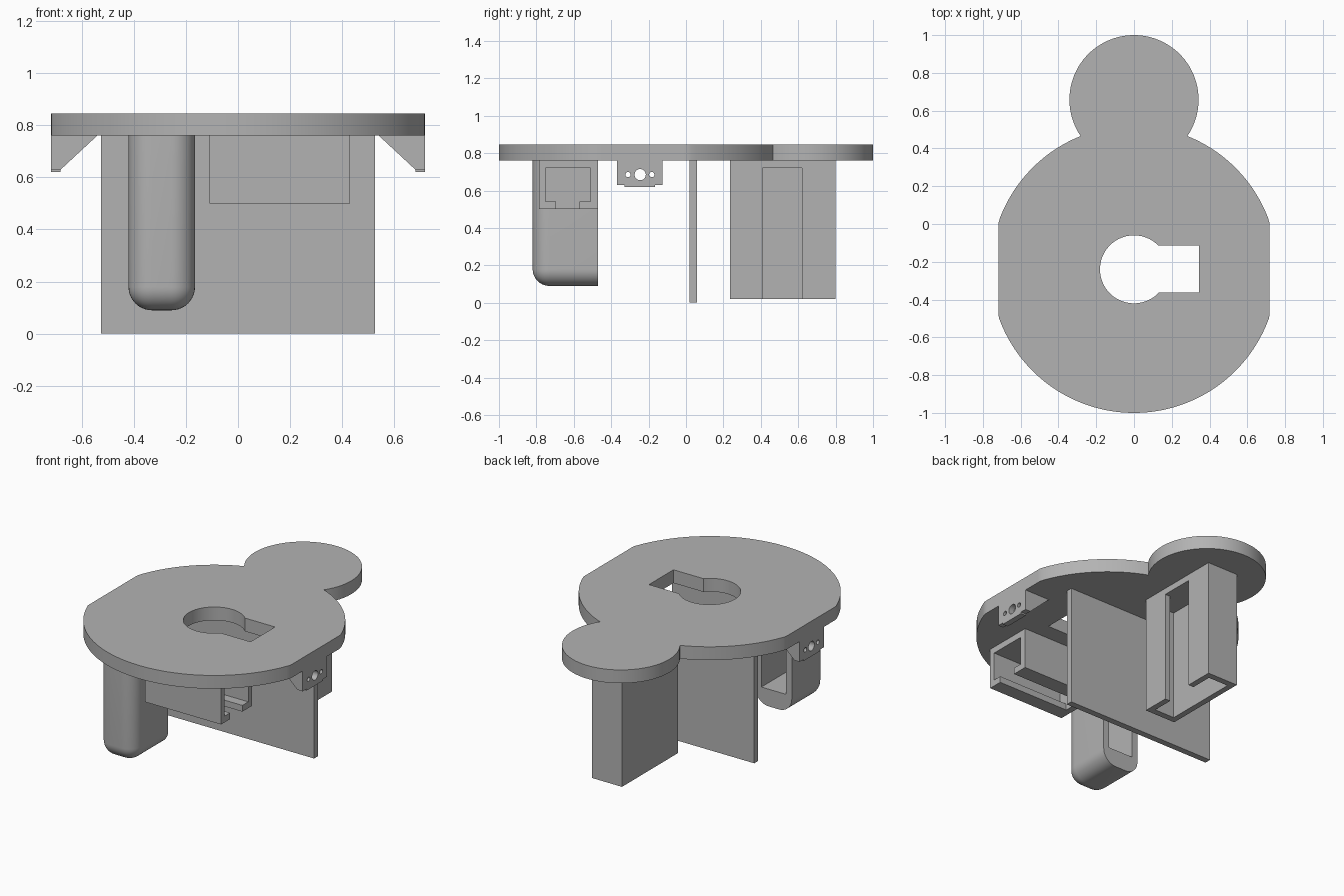
import bpy, bmesh
from math import sin, cos, atan2, sqrt, pi, radians
from mathutils import Matrix, Vector

if "Cube" in bpy.data.objects:
    bpy.data.objects.remove(bpy.data.objects["Cube"], do_unlink=True)

grey = bpy.data.materials.new("mid_grey")
grey.use_nodes = True
colour = (0.45, 0.45, 0.45, 1)
grey.diffuse_color = colour
grey.node_tree.nodes["Principled BSDF"].inputs["Base Color"].default_value = colour


def finish(name, bm):
    bmesh.ops.recalc_face_normals(bm, faces=bm.faces)
    mesh = bpy.data.meshes.new(name)
    bm.to_mesh(mesh)
    bm.free()
    mesh.materials.append(grey)
    obj = bpy.data.objects.new(name, mesh)
    bpy.context.collection.objects.link(obj)
    return obj


def box_mesh(x, y, z):
    bm = bmesh.new()
    size = Vector((x[1] - x[0], y[1] - y[0], z[1] - z[0]))
    centre = Vector((sum(x), sum(y), sum(z))) / 2
    bmesh.ops.create_cube(bm, size=1, matrix=Matrix.Translation(centre) @ Matrix.Diagonal(size).to_4x4())
    return bm


def box(name, x, y, z):
    return finish(name, box_mesh(x, y, z))


def prism(name, points, offset):
    bm = bmesh.new()
    face = bm.faces.new([bm.verts.new(p) for p in points])
    out = bmesh.ops.extrude_face_region(bm, geom=[face], use_keep_orig=True)
    bmesh.ops.translate(bm, vec=offset, verts=[g for g in out["geom"] if isinstance(g, bmesh.types.BMVert)])
    return finish(name, bm)


def cylinder(name, radius, depth, centre, axis="Z", segments=96):
    bm = bmesh.new()
    turn = Matrix.Rotation(pi / 2, 4, "Y") if axis == "X" else Matrix()
    bmesh.ops.create_cone(bm, cap_ends=True, segments=segments, radius1=radius, radius2=radius,
                          depth=depth, matrix=Matrix.Translation(centre) @ turn)
    return finish(name, bm)


def select(obj):
    bpy.ops.object.select_all(action="DESELECT")
    obj.select_set(True)
    bpy.context.view_layer.objects.active = obj


def cut(obj, *cutters):
    for cutter in cutters:
        mod = obj.modifiers.new("cut", "BOOLEAN")
        mod.operation, mod.solver, mod.object = "DIFFERENCE", "EXACT", cutter
        select(obj)
        bpy.ops.object.modifier_apply(modifier=mod.name)
        bpy.data.objects.remove(cutter, do_unlink=True)


def smooth(obj):
    select(obj)
    bpy.ops.object.shade_smooth_by_angle(angle=radians(30))


# Top plate: large disc with flat sides joined to a small disc
LOW, HIGH = 0.76, 0.845
big_r, small_r, big_y, small_y, flat = 0.76, 0.342, -0.24, 0.658, 0.717
gap = small_y - big_y
along = (big_r ** 2 - small_r ** 2 + gap ** 2) / (2 * gap)
half = sqrt(big_r ** 2 - along ** 2)
a_big, a_small = atan2(half, along), atan2(half, along - gap)
outline = []
steps = 180
for i in range(steps + 1):
    a = a_big + (2 * pi - 2 * a_big) * i / steps
    x = max(-flat, min(flat, big_r * sin(a)))
    outline.append((x, big_y + big_r * cos(a), LOW))
steps = 72
for i in range(1, steps):
    a = -a_small + 2 * a_small * i / steps
    outline.append((small_r * sin(a), small_y + small_r * cos(a), LOW))
plate = prism("top_plate", outline, (0, 0, HIGH - LOW))
cut(plate,
    cylinder("hole_cutter", 0.18, 0.4, (0, big_y, 0.8)),
    box("slot_cutter", (0, 0.343), (-0.363, -0.115), (0.6, 1)))
smooth(plate)

# Upright dividing wall
box("dividing_wall", (-0.525, 0.525), (0.02, 0.06), (0, LOW))

# Rounded front post, hollow and open at the back
bm = box_mesh((-0.42, -0.165), (-0.82, -0.47), (0.09, LOW))
rounded = [e for e in bm.edges
           if any(v.co.y < -0.8 for v in e.verts) and any(v.co.z < 0.1 for v in e.verts)]
bmesh.ops.bevel(bm, geom=rounded, offset=0.09, segments=10, profile=0.5, affect="EDGES")
post = finish("front_post", bm)
cut(post, box("post_cutter", (-0.38, -0.205), (-0.78, -0.4), (0.2, 0.72)))
smooth(post)

# Front holder: open at its left end, with a slot along the bottom
holder = box("front_holder", (-0.11, 0.43), (-0.785, -0.47), (0.5, LOW))
cut(holder,
    box("holder_cutter", (-0.07, 0.6), (-0.75, -0.51), (0.54, 0.72)),
    box("holder_slot_cutter", (-0.07, 0.6), (-0.695, -0.57), (0.4, 0.6)))

# Rear holder: open at the bottom, with a slot up its left face
rear = box("rear_holder", (-0.107, 0.107), (0.235, 0.8), (0.02, LOW))
cut(rear,
    box("rear_cutter", (-0.07, 0.07), (0.275, 0.76), (-0.2, 0.72)),
    box("rear_slot_cutter", (0, 0.3), (0.41, 0.62), (-0.2, 0.72)))

# Side brackets: drilled plate braced by two triangular gussets
for side, s in (("left", 1), ("right", -1)):
    inner, outer = sorted((s * 0.68, s * flat))
    face = box(side + "_bracket_plate", (inner, outer), (-0.33, -0.165), (0.62, LOW))
    for y, r in ((-0.31, 0.014), (-0.245, 0.03), (-0.183, 0.014)):
        cut(face, cylinder("drill", r, 0.3, (s * 0.7, y, 0.685), "X", 32))
    smooth(face)
    for end, y in (("front", -0.37), ("back", -0.165)):
        prism(f"{side}_bracket_{end}_gusset",
              [(s * x, y, z) for x, z in ((flat, LOW), (flat, 0.63), (0.68, 0.63), (0.54, LOW))],
              (0, 0.04, 0))
